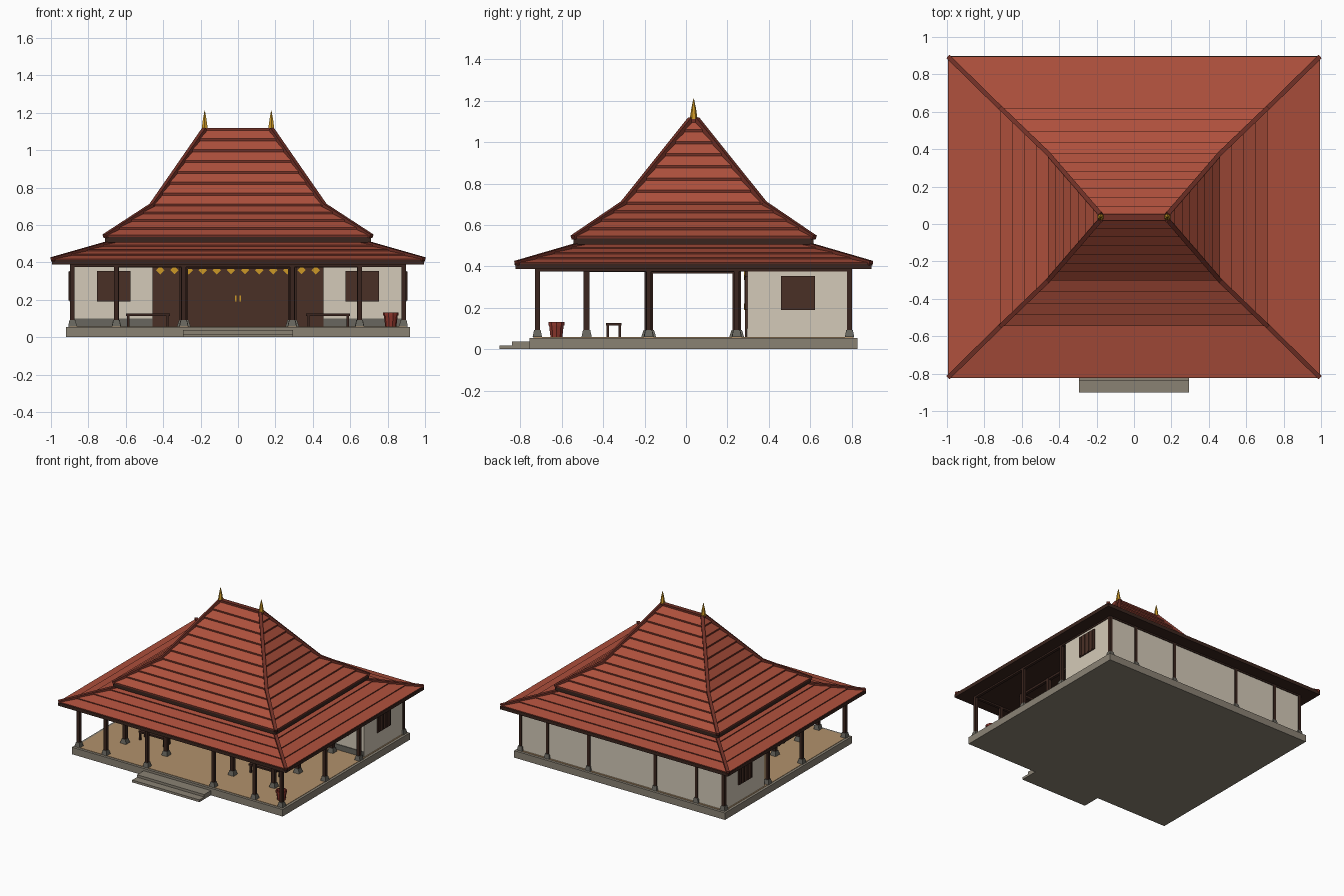
import bpy, bmesh, math
from mathutils import Vector, Matrix

if "Cube" in bpy.data.objects:
    bpy.data.objects.remove(bpy.data.objects["Cube"])

CY = 0.037          # centre of the house in y
FLOOR = 0.058


def mat(name, r, g, b):
    m = bpy.data.materials.new(name)
    m.diffuse_color = [((c / 255 + 0.055) / 1.055) ** 2.4 for c in (r, g, b)] + [1]
    m.use_nodes = True
    m.node_tree.nodes["Principled BSDF"].inputs["Base Color"].default_value = m.diffuse_color
    return m


TILE = mat("roof tile red", 174, 80, 60)
TILE_DARK = mat("dark tile edge", 112, 48, 38)
WOOD = mat("brown wood", 74, 48, 38)
WOOD_DARK = mat("dark wood", 58, 37, 30)
STONE = mat("grey stone", 138, 130, 116)
STONE_DARK = mat("dark stone", 104, 102, 94)
PLASTER = mat("cream plaster", 212, 202, 184)
FLOORING = mat("tan floor", 178, 146, 108)
GOLD = mat("gold", 204, 152, 38)
CLAY = mat("clay", 140, 54, 44)


def finish(name, bm, *mats):
    me = bpy.data.meshes.new(name)
    bmesh.ops.recalc_face_normals(bm, faces=bm.faces)
    bm.to_mesh(me)
    bm.free()
    for m in mats:
        me.materials.append(m)
    ob = bpy.data.objects.new(name, me)
    bpy.context.collection.objects.link(ob)
    return ob


def boxes(name, m, *ranges):
    """One object from boxes given as (x0, x1, y0, y1, z0, z1)."""
    bm = bmesh.new()
    for x0, x1, y0, y1, z0, z1 in ranges:
        mx = Matrix.Translation(((x0 + x1) / 2, (y0 + y1) / 2, (z0 + z1) / 2))
        bmesh.ops.create_cube(bm, size=1, matrix=mx @ Matrix.Diagonal((x1 - x0, y1 - y0, z1 - z0, 1)))
    return finish(name, bm, m)


def cone(name, m, x, y, z0, z1, r0, r1, n=4, turn=0.0):
    bm = bmesh.new()
    bmesh.ops.create_cone(bm, cap_ends=True, segments=n, radius1=r0, radius2=r1, depth=z1 - z0,
                          matrix=Matrix.Translation((x, y, (z0 + z1) / 2)) @ Matrix.Rotation(turn, 4, 'Z'))
    return finish(name, bm, m)


# platform, floor and steps
boxes("platform", STONE, (-0.92, 0.92, -0.757, 0.828, 0, 0.055))
boxes("floor", FLOORING, (-0.9, 0.9, -0.737, 0.808, 0.05, FLOOR))
boxes("front_steps", STONE, (-0.293, 0.293, -0.9, -0.75, 0, 0.018), (-0.293, 0.293, -0.84, -0.75, 0, 0.037))


# columns on tapered stone bases
def column(x, y, w, base):
    boxes("column", WOOD_DARK, (x - w / 2, x + w / 2, y - w / 2, y + w / 2, FLOOR, 0.39))
    cone("column_base", STONE_DARK, x, y, FLOOR, 0.092, base * 0.707, base * 0.5, 4, math.pi / 4)


for s in (-1, 1):
    for y in (-0.718, 0.79):
        for x in (0.885, 0.65, 0.29):
            column(s * x, y, 0.024, 0.046)
    for y in (-0.18, 0.245):
        column(s * 0.885, y, 0.024, 0.046)
        column(s * 0.65, y, 0.028, 0.05)
        column(s * 0.29, y, 0.043, 0.072)
    for x in (0.65, 0.29):
        column(s * x, -0.48, 0.028, 0.05)


# tie beams over each ring of columns
def frame(name, hx, y0, y1, w, z0, z1):
    h = w / 2
    boxes(name, WOOD_DARK,
          (-hx - h, hx + h, y0 - h, y0 + h, z0, z1), (-hx - h, hx + h, y1 - h, y1 + h, z0, z1),
          (-hx - h, -hx + h, y0, y1, z0, z1), (hx - h, hx + h, y0, y1, z0, z1))


frame("outer_beam", 0.885, -0.718, 0.79, 0.022, 0.376, 0.392)
frame("middle_beam", 0.65, -0.48, 0.245, 0.022, 0.372, 0.392)
frame("inner_beam", 0.29, -0.18, 0.245, 0.03, 0.365, 0.392)

# back room walls
WF = 0.298
boxes("room_walls", PLASTER,
      (-0.892, 0.892, WF, WF + 0.02, FLOOR, 0.39), (-0.892, 0.892, 0.775, 0.795, FLOOR, 0.39),
      (-0.892, -0.872, WF, 0.795, FLOOR, 0.39), (0.872, 0.892, WF, 0.795, FLOOR, 0.39))
boxes("wall_skirting", STONE_DARK, (-0.885, 0.885, WF - 0.006, WF + 0.005, FLOOR, 0.1))

# carved front partition with door, handles and diamond trim
boxes("door_partition", WOOD, (-0.458, 0.458, WF - 0.012, WF + 0.005, FLOOR, 0.388))
boxes("door_handles", GOLD, *[(s * 0.012 - 0.004, s * 0.012 + 0.004, WF - 0.018, WF - 0.01, 0.19, 0.222)
                              for s in (-1, 1)])
bm = bmesh.new()
for i in range(12):
    mx = Matrix.Translation(((i - 5.5) * 0.0755, WF - 0.014, 0.358))
    mx = mx @ Matrix.Rotation(math.pi / 4, 4, 'Y') @ Matrix.Diagonal((0.032, 0.008, 0.032, 1))
    bmesh.ops.create_cube(bm, size=1, matrix=mx)
finish("diamond_trim", bm, GOLD)

# windows with vertical slats
for s in (-1, 1):
    cx = s * 0.665
    boxes("front_window", WOOD, (cx - 0.09, cx + 0.09, WF - 0.01, WF + 0.005, 0.19, 0.355))
    boxes("front_window_slats", WOOD,
          *[(cx + k * 0.045 - 0.006, cx + k * 0.045 + 0.006, WF - 0.016, WF, 0.195, 0.35) for k in (-1.5, -0.5, 0.5, 1.5)])
    a, b = sorted((s * 0.885, s * 0.9))
    boxes("side_window", WOOD, (a, b, 0.458, 0.624, 0.19, 0.355))
    a, b = sorted((s * 0.885, s * 0.906))
    boxes("side_window_slats", WOOD,
          *[(a, b, 0.541 + k * 0.042 - 0.006, 0.541 + k * 0.042 + 0.006, 0.195, 0.35) for k in (-1.5, -0.5, 0.5, 1.5)])

# benches
for s in (-1, 1):
    c = s * 0.482
    boxes("bench", WOOD_DARK, (c - 0.118, c + 0.118, -0.386, -0.312, 0.114, 0.127),
          *[(c + u * 0.105 - 0.006, c + u * 0.105 + 0.006, -0.349 + v * 0.03 - 0.006, -0.349 + v * 0.03 + 0.006,
             FLOOR, 0.115) for u in (-1, 1) for v in (-1, 1)])

# clay pot with hollow top
bm = bmesh.new()
rings = []
for r, z in ((0.03, FLOOR), (0.037, 0.115), (0.041, 0.115), (0.041, 0.132), (0.033, 0.132), (0.029, 0.11)):
    rings.append([bm.verts.new((0.817 + r * math.cos(k * math.pi / 5), -0.626 + r * math.sin(k * math.pi / 5), z))
                  for k in range(10)])
for a, b in zip(rings, rings[1:]):
    for k in range(10):
        bm.faces.new((a[k], a[k - 1], b[k - 1], b[k]))
bm.faces.new(rings[0])
bm.faces.new(rings[-1])
finish("pot", bm, CLAY)


# roof tiers: stepped tile courses, with dark vertical lips
def roof_tier(name, low, high, courses, lip):
    bm = bmesh.new()
    low, high = Vector(low), Vector(high)
    levels = []
    for i in range(courses):
        p = low.lerp(high, i / courses)
        levels += [p, p + Vector((0, 0, lip))]
    levels.append(high)
    rings = [[bm.verts.new((sx * p.x, CY + sy * p.y, p.z)) for sx, sy in ((-1, -1), (1, -1), (1, 1), (-1, 1))]
             for p in levels]
    for a, b in zip(rings, rings[1:]):
        for k in range(4):
            bm.faces.new((a[k - 1], a[k], b[k], b[k - 1]))
    bm.faces.new(rings[0])
    bm.faces.new(rings[-1])
    bm.normal_update()
    for f in bm.faces:
        f.material_index = 1 if abs(f.normal.z) < 0.1 else 0
    finish(name, bm, TILE, TILE_DARK)


# hip ridges running up the four corners
def hips(name, low, high, w):
    bm = bmesh.new()
    for sx in (-1, 1):
        for sy in (-1, 1):
            a = Vector((sx * low[0], CY + sy * low[1], low[2] + 0.004))
            b = Vector((sx * high[0], CY + sy * high[1], high[2] + 0.004))
            d = b - a
            mx = Matrix.Translation((a + b) / 2) @ d.to_track_quat('Y', 'Z').to_matrix().to_4x4()
            bmesh.ops.create_cube(bm, size=1, matrix=mx @ Matrix.Diagonal((w, d.length, 0.022, 1)))
    finish(name, bm, TILE_DARK)


tiers = (("lower_roof", (0.993, 0.857, 0.412), (0.65, 0.52, 0.51), 4, 0.007),
         ("middle_roof", (0.713, 0.583, 0.535), (0.46, 0.34, 0.70), 4, 0.011),
         ("upper_roof", (0.46, 0.34, 0.70), (0.178, 0.014, 1.107), 7, 0.012))
for name, low, high, n, lip in tiers:
    roof_tier(name, low, high, n, lip)
    hips(name + "_hips", low, high, 0.024)

# eave boards and ridge
boxes("eave_board", WOOD_DARK, (-0.995, 0.995, CY - 0.86, CY + 0.86, 0.388, 0.413))
boxes("middle_eave_board", WOOD_DARK, (-0.71, 0.71, CY - 0.58, CY + 0.58, 0.506, 0.536))
boxes("ridge", TILE_DARK, (-0.19, 0.19, CY - 0.017, CY + 0.017, 1.095, 1.119))

# gold finials
for s in (-1, 1):
    cone("finial_base", GOLD, s * 0.178, CY, 1.112, 1.165, 0.019, 0.011, 6)
    cone("finial_tip", GOLD, s * 0.178, CY, 1.165, 1.212, 0.011, 0.001, 6)
